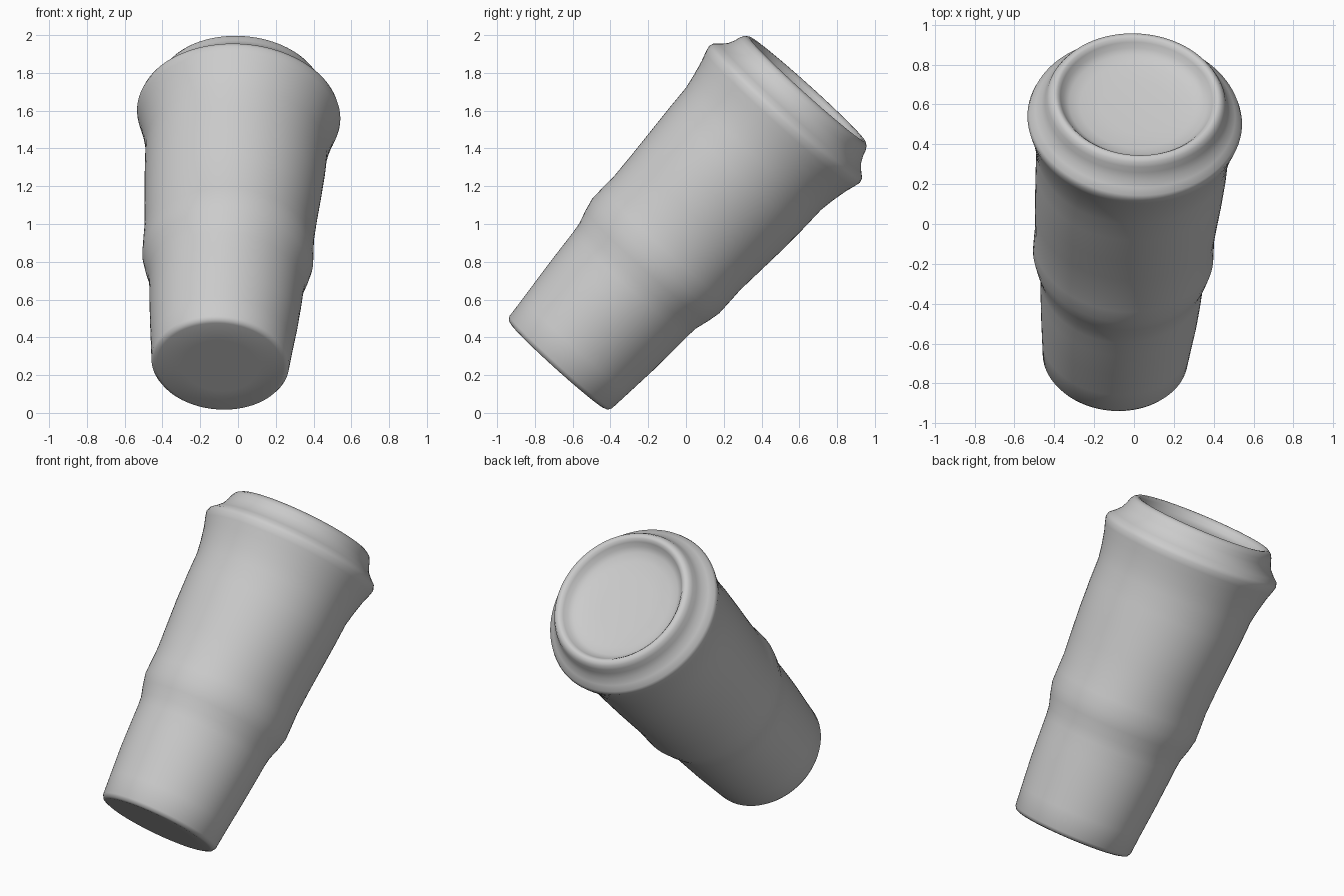
import bpy, bmesh, math
from mathutils import Vector

if "Cube" in bpy.data.objects:
    bpy.data.objects.remove(bpy.data.objects["Cube"])

SEGMENTS = 96

# (distance along the axis, radius): base, sleeve, flared lid, recessed top
profile = [
    (0.0, 0.0), (0.0, 0.20), (0.0, 0.335), (0.006, 0.353), (0.025, 0.365),
    (0.15, 0.376), (0.32, 0.392), (0.48, 0.403), (0.58, 0.409), (0.64, 0.416),
    (0.71, 0.437), (0.78, 0.453), (0.86, 0.452), (0.95, 0.450), (1.10, 0.459),
    (1.25, 0.469), (1.42, 0.478), (1.55, 0.482), (1.63, 0.496), (1.71, 0.514),
    (1.76, 0.530), (1.795, 0.539), (1.82, 0.531), (1.845, 0.502), (1.875, 0.474),
    (1.91, 0.457), (1.94, 0.448), (1.962, 0.435), (1.975, 0.415), (1.972, 0.397),
    (1.955, 0.382), (1.93, 0.365), (1.91, 0.335), (1.897, 0.28), (1.89, 0.18),
    (1.887, 0.0),
]

# Leaning axis of the cup
origin = Vector((-0.095, -0.68, 0.25))
axis = Vector((0.055, 0.670, 0.742)).normalized()
side = axis.cross(Vector((0, 0, 1))).normalized()
up = side.cross(axis)

# Revolve the profile around the axis
bm = bmesh.new()
rings = []
for t, r in profile:
    centre = origin + axis * t
    if r == 0:
        rings.append([bm.verts.new(centre)])
        continue
    ring = []
    for i in range(SEGMENTS):
        a = 2 * math.pi * i / SEGMENTS
        # faint hand-shaped waviness on the wall only
        wall = math.sin(math.pi * t / 1.8) if 0 < t < 1.8 else 0
        rr = r + 0.004 * wall * math.sin(3 * a + 5 * t)
        ring.append(bm.verts.new(centre + (side * math.cos(a) + up * math.sin(a)) * rr))
    rings.append(ring)

for low, high in zip(rings, rings[1:]):
    for i in range(SEGMENTS):
        j = (i + 1) % SEGMENTS
        if len(low) == 1:
            bm.faces.new((low[0], high[j], high[i]))
        elif len(high) == 1:
            bm.faces.new((low[i], low[j], high[0]))
        else:
            bm.faces.new((low[i], low[j], high[j], high[i]))
bmesh.ops.recalc_face_normals(bm, faces=bm.faces)

mesh = bpy.data.meshes.new("cup")
bm.to_mesh(mesh)
bm.free()
cup = bpy.data.objects.new("cup", mesh)
bpy.context.collection.objects.link(cup)

# Plain grey finish
grey = bpy.data.materials.new("light grey")
grey.diffuse_color = (0.6, 0.6, 0.6, 1)
grey.use_nodes = True
grey.node_tree.nodes["Principled BSDF"].inputs["Base Color"].default_value = grey.diffuse_color
mesh.materials.append(grey)

# Smooth shading with crisp base edge
bpy.context.view_layer.objects.active = cup
cup.select_set(True)
bpy.ops.object.shade_smooth_by_angle(angle=math.radians(50))
